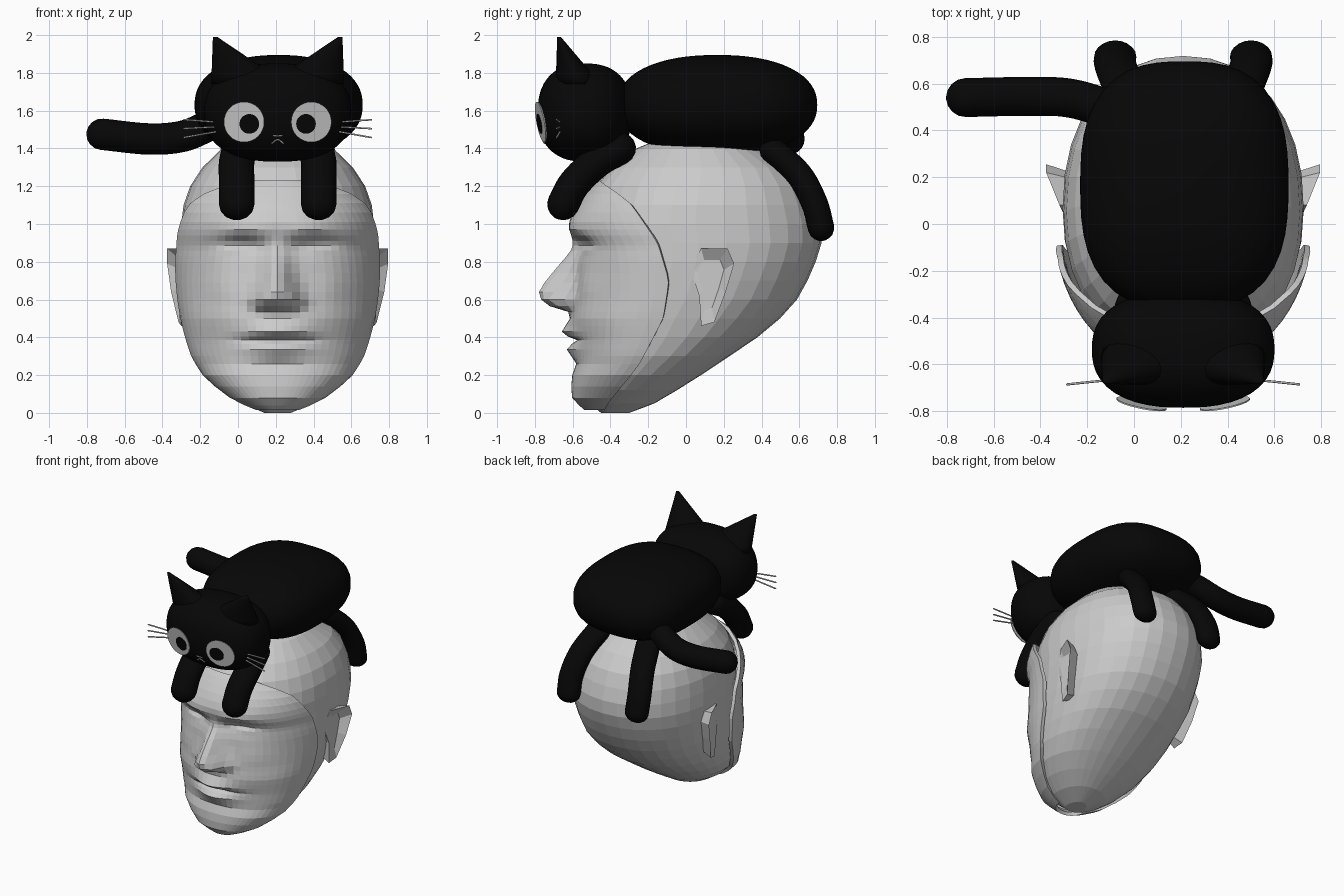
import bpy, bmesh, math
from mathutils import Vector

if "Cube" in bpy.data.objects:
    bpy.data.objects.remove(bpy.data.objects["Cube"])

CX = 0.21  # symmetry plane of both the head and the cat


def material(name, v):
    m = bpy.data.materials.new(name)
    m.diffuse_color = (v, v, v, 1)
    m.use_nodes = True
    m.node_tree.nodes["Principled BSDF"].inputs["Base Color"].default_value = m.diffuse_color
    return m


GREY = material("light grey", 0.6)
BLACK = material("black", 0.002)


def make(name, verts, faces, mat, smooth=False):
    me = bpy.data.meshes.new(name)
    me.from_pydata(verts, [], faces)
    bm = bmesh.new()
    bm.from_mesh(me)
    bmesh.ops.remove_doubles(bm, verts=bm.verts, dist=1e-5)
    bmesh.ops.recalc_face_normals(bm, faces=bm.faces)
    for f in bm.faces:
        f.smooth = smooth
    bm.to_mesh(me)
    bm.free()
    me.materials.append(mat)
    ob = bpy.data.objects.new(name, me)
    bpy.context.collection.objects.link(ob)
    return ob


def loft(name, rings, mat, smooth=False, closed=True, caps=True):
    n = len(rings[0])
    verts = [p for r in rings for p in r]
    faces = []
    for i in range(len(rings) - 1):
        for j in range(n if closed else n - 1):
            k = (j + 1) % n
            faces.append((i * n + j, i * n + k, (i + 1) * n + k, (i + 1) * n + j))
    if caps:
        faces += [tuple(range(n)), tuple(range(len(verts) - n, len(verts)))]
    return make(name, verts, faces, mat, smooth)


def linear(table, z):
    if z <= table[0][0]:
        return table[0][1]
    for (a, p), (b, q) in zip(table, table[1:]):
        if z <= b:
            return p + (q - p) * (z - a) / (b - a)
    return table[-1][1]


def interp(table, z):  # profile lookup with softened corners
    d = min(.025, max(0, z), max(0, 1.5 - z))
    return (linear(table, z - d) + 2 * linear(table, z) + linear(table, z + d)) / 4


def spow(v, e):
    return math.copysign(abs(v) ** e, v)


def g(v):
    return math.exp(-v * v)


# ---- human head: half width, front and back profiles by height
WIDTH = [(0, .07), (.05, .19), (.1, .265), (.2, .37), (.3, .425), (.4, .455), (.5, .477), (.6, .495),
         (.8, .515), (.95, .515), (1.1, .5), (1.2, .465), (1.3, .4), (1.4, .3), (1.47, .17), (1.5, .03)]
FRONT = [(.0, -.52), (.03, -.555), (.08, -.61), (.2, -.605), (.26, -.575), (.38, -.585), (.5, -.615),
         (.6, -.59), (.75, -.58), (.88, -.575), (.95, -.615), (1.02, -.62), (1.1, -.58), (1.2, -.505),
         (1.3, -.4), (1.4, -.27), (1.47, -.1), (1.5, .02)]
BACK = [(0, -.3), (.05, -.16), (.2, .08), (.3, .23), (.4, .38), (.5, .5), (.6, .59), (.75, .67), (.9, .72),
        (1.0, .72), (1.1, .69), (1.2, .65), (1.3, .57), (1.4, .4), (1.47, .2), (1.5, .06)]
EDGE = [(.03, -.43), (.25, -.25), (.5, -.12), (.7, -.09), (.9, -.15), (1.12, -.3), (1.25, -.49)]
N = 2.2


def skull_ring(z, segs=32):
    w, yb = interp(WIDTH, z), interp(BACK, z)
    ym = (interp(FRONT, z) + yb) / 2
    yf = interp(FRONT, z) + linear([(1.1, .07), (1.25, 0)], z)  # recessed under the face
    ring = []
    for i in range(segs):
        t = 2 * math.pi * i / segs
        c = spow(math.cos(t), 2 / N)
        y = ym - c * (ym - yf) if c > 0 else ym - c * (yb - ym)
        ring.append((CX + w * spow(math.sin(t), 2 / N), y, z))
    return ring


loft("skull", [skull_ring(z) for z in (0, .05, .12, .2, .3, .4, .5, .6, .7, .8, .9, 1.0, 1.1, 1.2,
                                       1.3, 1.4, 1.47, 1.5)], GREY)

# ---- face: a separate shell with nose, lips, eyes and brows
NOSE = [(.53, 0), (.57, .14), (.6, .175), (.65, .195), (.75, .12), (.85, .04), (.93, 0)]
NOSE_W = [(.55, .09), (.6, .105), (.65, .09), (.75, .07), (.9, .06)]


def feature(x, z):
    d = linear(NOSE, z) * g(x / linear(NOSE_W, z))
    d += .035 * g((z - .6) / .045) * g((abs(x) - .08) / .035)        # nostril wings
    d += .06 * g((z - .43) / .04) * g(x / .15)                       # upper lip
    d -= .035 * g((z - .385) / .016) * g(x / .16)                    # mouth line
    d += .05 * g((z - .33) / .04) * g(x / .14)                       # lower lip
    d -= .05 * g((z - .885) / .05) * g((abs(x) - .19) / .11)         # eye sockets
    d += .025 * g((z - .86) / .025) * g((abs(x) - .21) / .08)        # eyelids
    d += .015 * g((z - .65) / .1) * g((abs(x) - .28) / .1)           # cheekbones
    return d + .015 * g((z - .97) / .045) * g((abs(x) - .18) / .12)  # brows


def face_row(z, half=15):
    w, yf = interp(WIDTH, z) * 1.085, interp(FRONT, z)
    ym = (yf + interp(BACK, z)) / 2
    c = min(1, max(0, (ym - interp(EDGE, z)) / (ym - yf)))
    tmax = math.acos(c ** (N / 2))
    row = []
    for j in range(-half, half + 1):
        t = tmax * spow(j / half, 1.25)
        x = w * spow(math.sin(t), 2 / N)
        y = ym - (ym - yf) * math.cos(t) ** (2 / N)
        row.append((CX + x, y - feature(x, z), z))
    return row


rows = (.015, .04, .08, .14, .2, .26, .3, .335, .365, .385, .405, .43, .46, .5, .535, .565, .6, .64, .69, .74,
        .79, .83, .86, .885, .91, .94, .97, 1.01, 1.06, 1.11, 1.16, 1.2, 1.23)
face = loft("face", [face_row(z) for z in rows], GREY, closed=False, caps=False)
shell = face.modifiers.new("thickness", 'SOLIDIFY')
shell.thickness = .025
shell.offset = -1

# ---- human ears, flaring out toward the back
EAR = [(.02, .77), (.08, .87), (.22, .87), (.255, .79), (.21, .64), (.15, .48), (.08, .46), (.07, .62)]
for s, side in ((-1, "left"), (1, "right")):
    rim = [(CX + s * (.5 + .085 * min(1, (y - .02) / .18) * min(1, (z - .3) / .45)), y, z) for y, z in EAR]
    bowl = [(CX + s * .515, .12 + (y - .12) * .6, .7 + (z - .7) * .65) for y, z in EAR]
    root = [(CX + s * .44, .1 + (y - .1) * .7, .68 + (z - .68) * .85) for y, z in EAR]
    loft(side + "_human_ear", [root, rim, bowl], GREY)


# ---- cat body and head: superellipsoids, n rounds the plan and m the upright section
def blob(name, c, r, n, m, mat):
    rings = []
    for i in range(1, 32):
        a = math.pi * i / 32
        ring = []
        for j in range(48):
            b = 2 * math.pi * j / 48
            d = Vector((math.sin(a) * math.cos(b), math.sin(a) * math.sin(b), math.cos(a)))
            d *= ((abs(d.x) ** n + abs(d.y) ** n) ** (m / n) + abs(d.z) ** m) ** (-1 / m)
            ring.append((c[0] + d.x * r[0], c[1] + d.y * r[1], c[2] + d.z * r[2]))
        rings.append(ring)
    return loft(name, rings, mat, True)


HC, HR, HN = (CX, -.535, 1.59), (.39, .25, .26), 2.4
blob("cat_body", (.215, .165, 1.63), (.445, .53, .265), 2.7, 2.25, BLACK)
blob("cat_head", HC, HR, HN, HN, BLACK)


# ---- legs, tail and whiskers: capsules swept along a smooth path
def capsule(name, path, r, rs, side, mat, segs=20):
    p = [Vector(v) for v in path]
    q = [2 * p[0] - p[1]] + p + [2 * p[-1] - p[-2]]
    pts = []
    for i in range(1, len(q) - 2):
        a, b, c, d = q[i - 1:i + 3]
        for k in range(6):
            t = k / 6
            pts.append(.5 * (2 * b + (c - a) * t + (2 * a - 5 * b + 4 * c - d) * t * t
                             + (3 * b - a - 3 * c + d) * t ** 3))
    pts.append(p[-1])
    tan = [(pts[min(i + 1, len(pts) - 1)] - pts[max(i - 1, 0)]).normalized() for i in range(len(pts))]
    arcs = [math.radians(v) for v in (85, 65, 45, 22)]
    st = [(pts[0] - tan[0] * r * math.sin(a), tan[0], math.cos(a)) for a in arcs]
    st += [(c, t, 1) for c, t in zip(pts, tan)]
    st += [(pts[-1] + tan[-1] * r * math.sin(a), tan[-1], math.cos(a)) for a in reversed(arcs)]
    rings = []
    for c, t, k in st:
        u = Vector(side)
        u = (u - t * u.dot(t)).normalized()
        v = t.cross(u)
        rings.append([c + k * (u * rs * math.cos(2 * math.pi * j / segs) + v * r * math.sin(2 * math.pi * j / segs))
                      for j in range(segs)])
    return loft(name, rings, mat, True)


for s, side in ((-1, "left"), (1, "right")):
    x = CX + s * .217
    capsule(side + "_front_leg", [(x - s * .02, -.35, 1.4), (x, -.47, 1.33), (x, -.59, 1.215), (x, -.65, 1.105)],
            .085, .094, (1, 0, 0), BLACK)
    x = CX + s * .29
    capsule(side + "_back_leg", [(x - s * .08, .46, 1.39), (x - s * .03, .6, 1.26), (x, .68, 1.11), (x, .715, .98)],
            .07, .09, (1, 0, 0), BLACK)
capsule("tail", [(.02, .43, 1.57), (-.14, .5, 1.525), (-.29, .54, 1.465), (-.47, .545, 1.45), (-.72, .54, 1.475)],
        .083, .083, (0, 0, 1), BLACK)


# ---- cat face details, laid on the head surface
def head_y(x, z):
    k = 1 - abs((x - HC[0]) / HR[0]) ** HN - abs((z - HC[2]) / HR[2]) ** HN
    return HC[1] - HR[1] * max(k, 0) ** (1 / HN)


def disc(name, s, x, z, r, lift, mat):  # flat plate turned outward and down, as the eye plane is
    ex, ez = CX + s * .178, 1.54
    rings = []
    for back in (0, .006):
        pts = [(x + r * math.cos(j * math.pi / 16), z + r * math.sin(j * math.pi / 16)) for j in range(32)]
        rings.append([(px, head_y(ex, ez) - lift + back + .2 * s * (px - ex) - .18 * (pz - ez), pz)
                      for px, pz in pts])
    return loft(name, rings, mat)


for s, side in ((-1, "left"), (1, "right")):
    disc(side + "_eye", s, CX + s * .178, 1.54, .107, .005, GREY)
    disc(side + "_pupil", s, CX + s * .15, 1.53, .052, .008, BLACK)
    # pointed ears lean outward and forward
    rings = []
    for k in range(7):
        t = k / 6
        c = Vector((CX + s * .15, -.57, 1.74)).lerp(Vector((CX + s * .331, -.672, 1.99)), t)
        rx, ry = .19 * (1 - t) + .012, .11 * (1 - t) + .01
        rings.append([(c.x + rx * math.cos(j * math.pi / 10), c.y + ry * math.sin(j * math.pi / 10), c.z)
                      for j in range(20)])
    loft(side + "_cat_ear", rings, BLACK, True)
    for i in (-1, 0, 1):
        capsule(f"{side}_whisker_{i + 2}", [(CX + s * .3, -.665, 1.515 + i * .022), (CX + s * .4, -.675, 1.51 + i * .035),
                (CX + s * .495, -.685, 1.505 + i * .047)], .005, .005, (0, 1, 0), GREY, 6)


def stroke(name, pts):
    path = [(x, head_y(x, z) - .003, z) for x, z in pts]
    capsule(name, path, .004, .004, (0, 1, 0), GREY, 6)


stroke("cat_nose", [(CX - .022, 1.468), (CX, 1.466), (CX + .022, 1.468)])
stroke("cat_mouth", [(CX - .03, 1.427), (CX - .012, 1.442), (CX, 1.446), (CX + .012, 1.442), (CX + .03, 1.427)])
